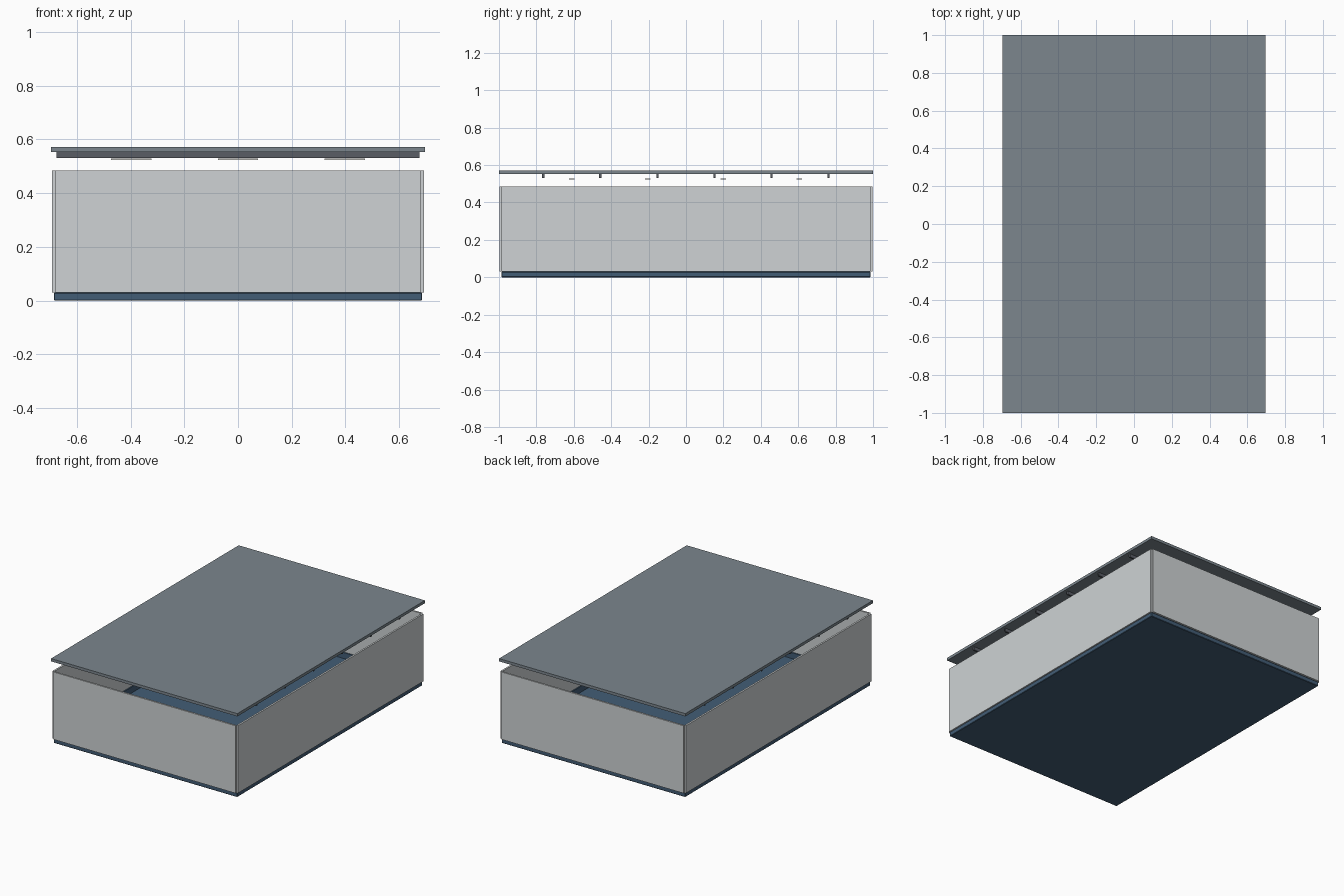
import bpy

if "Cube" in bpy.data.objects:
    bpy.data.objects.remove(bpy.data.objects["Cube"])


def material(name, rgb):
    m = bpy.data.materials.new(name)
    m.diffuse_color = (*rgb, 1)
    m.use_nodes = True
    m.node_tree.nodes["Principled BSDF"].inputs["Base Color"].default_value = m.diffuse_color
    return m


BLUE = material("slate_blue", (0.055, 0.11, 0.18))
WALL = material("pale_grey", (0.62, 0.65, 0.66))
ROOF = material("blue_grey", (0.20, 0.24, 0.27))
DARK = material("dark_grey", (0.10, 0.11, 0.13))
LAMP = material("lamp_white", (0.85, 0.85, 0.80))


def box(name, x, y, z, mat, bevel=0):
    """Box from (min, max) ranges on each axis."""
    bpy.ops.mesh.primitive_cube_add(size=1, location=[sum(r) / 2 for r in (x, y, z)])
    ob = bpy.context.object
    ob.name = name
    ob.scale = [r[1] - r[0] for r in (x, y, z)]
    bpy.ops.object.transform_apply(location=False, rotation=False, scale=True)
    ob.data.materials.append(mat)
    if bevel:
        mod = ob.modifiers.new("edge", "BEVEL")
        mod.width = bevel
        mod.segments = 1
    return ob


def span(centre, half):
    return (centre - half, centre + half)


# Floor slab
box("floor", (-0.685, 0.685), (-0.987, 0.987), (0, 0.03), BLUE, 0.003)

# Walls with notched corners, and skirting boards along their inner faces
for s, side, end in ((-1, "left", "front"), (1, "right", "back")):
    box(side + "_wall", span(s * 0.686, 0.006), (-0.987, 0.987), (0.03, 0.485), WALL)
    box(end + "_wall", (-0.68, 0.68), span(s * 0.992, 0.006), (0.03, 0.485), WALL)
    box(side + "_skirting", span(s * 0.676, 0.004), (-0.986, 0.986), (0.03, 0.07), BLUE)
    box(end + "_skirting", (-0.672, 0.672), span(s * 0.982, 0.004), (0.03, 0.07), BLUE)

# Raised ceiling panel
box("ceiling", (-0.695, 0.695), (-1, 1), (0.553, 0.572), ROOF)

# Cross beams under the ceiling
for i in range(6):
    box(f"beam_{i + 1}", (-0.675, 0.675), span(-0.763 + i * 0.305, 0.006), (0.53, 0.553), DARK)

# Lamp strips hanging in a 3 by 4 grid
for i in range(3):
    for j in range(4):
        box(f"lamp_{i + 1}_{j + 1}", span((i - 1) * 0.397, 0.075),
            span(-0.61 + j * 0.405, 0.015), (0.524, 0.528), LAMP)
